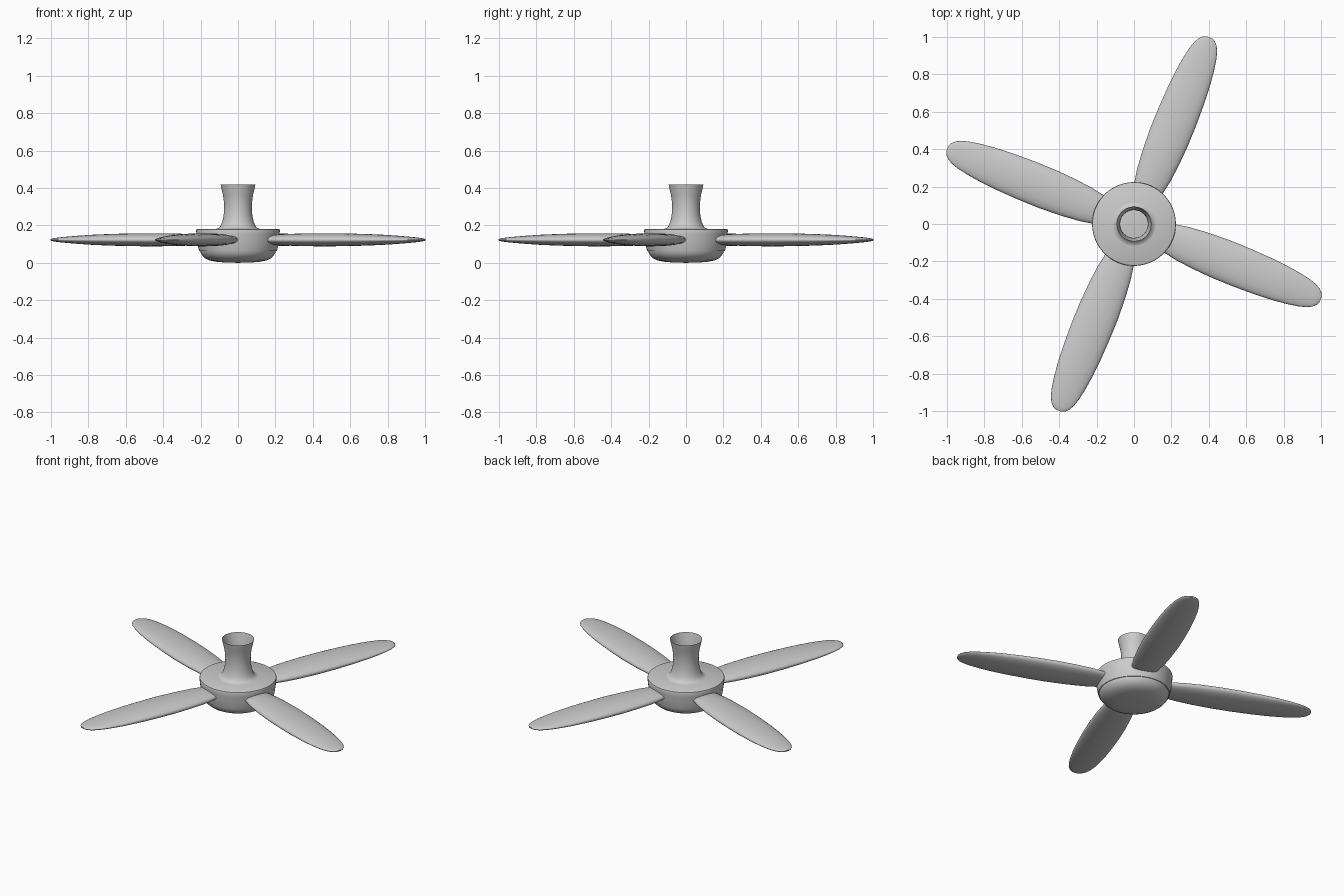
import bpy, bmesh, math
from mathutils import Vector, Matrix

if "Cube" in bpy.data.objects:
    bpy.data.objects.remove(bpy.data.objects["Cube"])


def make_object(name, bm, angle=35):
    bmesh.ops.recalc_face_normals(bm, faces=bm.faces)
    me = bpy.data.meshes.new(name)
    bm.to_mesh(me)
    bm.free()
    ob = bpy.data.objects.new(name, me)
    bpy.context.collection.objects.link(ob)
    bpy.ops.object.select_all(action='DESELECT')
    ob.select_set(True)
    bpy.context.view_layer.objects.active = ob
    bpy.ops.object.shade_smooth_by_angle(angle=math.radians(angle))
    return ob


def lathe(name, profile, steps=64):
    """Revolve (radius, z) points around the z axis."""
    bm = bmesh.new()
    vs = [bm.verts.new((r, 0, z)) for r, z in profile]
    es = [bm.edges.new(p) for p in zip(vs, vs[1:])]
    bmesh.ops.spin(bm, geom=vs + es, axis=(0, 0, 1), cent=(0, 0, 0),
                   angle=2 * math.pi, steps=steps, use_merge=True)
    bmesh.ops.remove_doubles(bm, verts=bm.verts, dist=1e-5)
    return make_object(name, bm)


def loft_blade(name, stations, angle, height, sides=28):
    """Skin flattened oval sections (distance, half width, half thickness)."""
    bm = bmesh.new()
    rings = []
    for u, w, t in stations:
        ring = []
        for i in range(sides):
            a = 2 * math.pi * i / sides
            ring.append(bm.verts.new((u, w * math.cos(a), t * math.sin(a))))
        rings.append(ring)
    for a, b in zip(rings, rings[1:]):
        for i in range(sides):
            j = (i + 1) % sides
            bm.faces.new((a[i], a[j], b[j], b[i]))
    bm.faces.new(rings[0])
    bm.faces.new(rings[-1])
    bmesh.ops.transform(bm, verts=bm.verts, matrix=Matrix.Translation((0, 0, height))
                        @ Matrix.Rotation(angle, 4, 'Z'))
    return make_object(name, bm, 60)


# Motor housing: flat-topped drum with a softened rim
lathe("motor_housing", [
    (0, 0.182), (0.216, 0.182), (0.222, 0.179), (0.224, 0.172), (0.222, 0.15),
    (0.217, 0.11), (0.212, 0.08), (0.207, 0.062), (0.19, 0.062), (0, 0.062)])

# Rounded cover under the motor
lathe("bottom_cover", [
    (0, 0.064), (0.203, 0.064), (0.2, 0.053), (0.19, 0.037), (0.175, 0.024),
    (0.153, 0.013), (0.12, 0.006), (0.075, 0.002), (0, 0)])

# Flared hollow mounting stem, open at the top
lathe("mounting_stem", [
    (0.115, 0.182), (0.102, 0.187), (0.092, 0.199), (0.084, 0.22), (0.077, 0.25),
    (0.074, 0.29), (0.075, 0.325), (0.08, 0.36), (0.087, 0.39), (0.093, 0.42)])

# Four leaf-shaped blades
blade = [
    (0.12, 0.055, 0.018), (0.2, 0.080, 0.026), (0.28, 0.095, 0.031),
    (0.38, 0.105, 0.034), (0.5, 0.111, 0.035), (0.62, 0.111, 0.034),
    (0.74, 0.107, 0.031), (0.84, 0.1, 0.027), (0.92, 0.09, 0.022),
    (0.98, 0.079, 0.017), (1.02, 0.067, 0.0135), (1.05, 0.052, 0.01),
    (1.068, 0.034, 0.007), (1.076, 0.016, 0.004)]
for k in range(4):
    loft_blade(f"blade_{k + 1}", blade, math.radians(-22 + 90 * k), 0.123)
